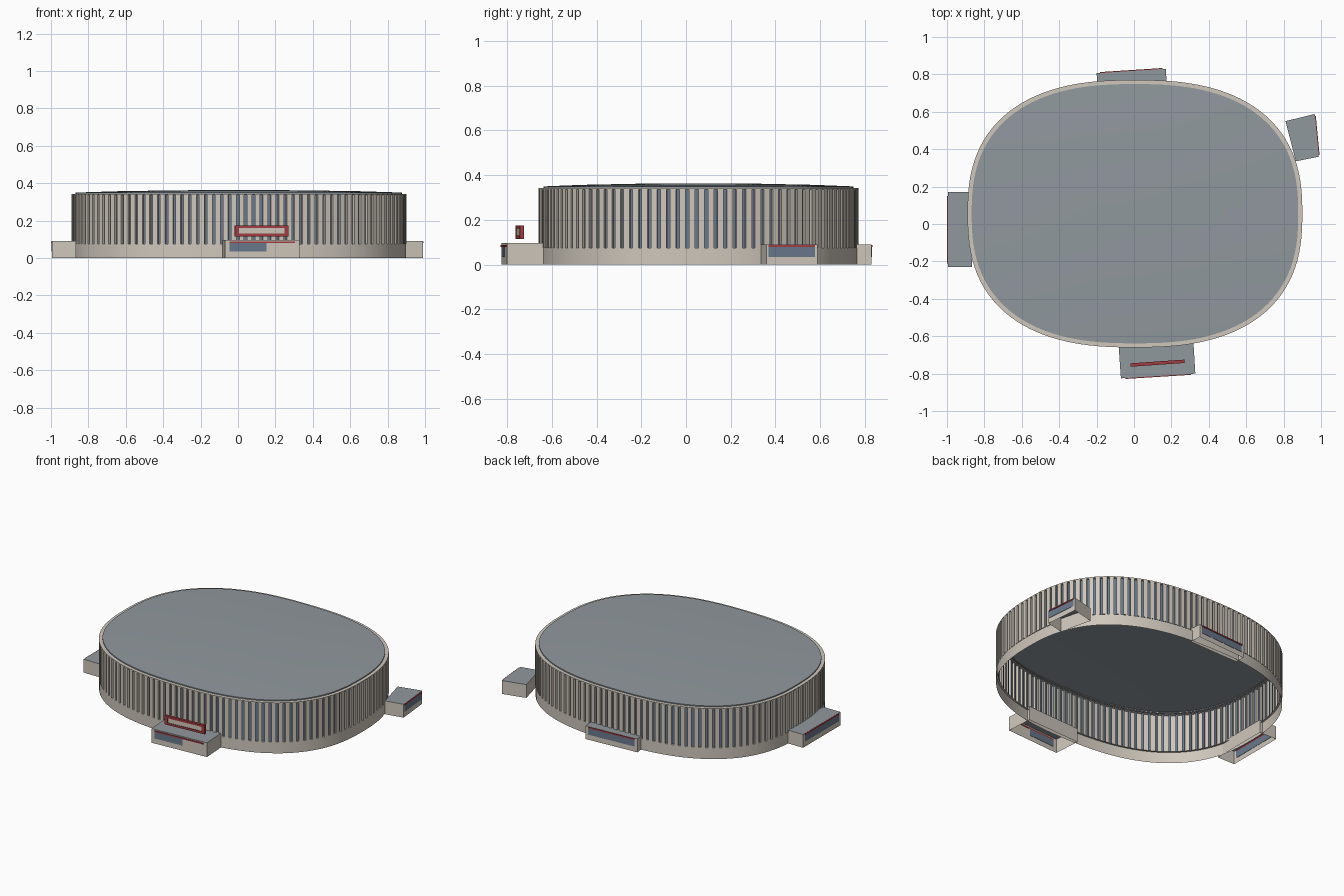
import bpy, math
from mathutils import Vector

if "Cube" in bpy.data.objects:
    bpy.data.objects.remove(bpy.data.objects["Cube"])

CX, CY, A, B, POWER = 0.005, 0.055, 0.893, 0.713, 2.5


def material(name, r, g, b):
    m = bpy.data.materials.new(name)
    m.diffuse_color = (r, g, b, 1)
    m.use_nodes = True
    m.node_tree.nodes["Principled BSDF"].inputs["Base Color"].default_value = m.diffuse_color
    return m


BEIGE = material("beige concrete", 0.62, 0.57, 0.50)
ROOF = material("grey roof", 0.28, 0.315, 0.34)
GLASS = material("slate glass", 0.14, 0.19, 0.26)
RED = material("red trim", 0.36, 0.045, 0.05)


def make(name, verts, faces, mats, indices=None, smooth=False):
    me = bpy.data.meshes.new(name)
    me.from_pydata(verts, [], faces)
    for m in mats:
        me.materials.append(m)
    if indices:
        me.polygons.foreach_set("material_index", indices)
    ob = bpy.data.objects.new(name, me)
    bpy.context.collection.objects.link(ob)
    if smooth:
        bpy.ops.object.select_all(action='DESELECT')
        ob.select_set(True)
        bpy.context.view_layer.objects.active = ob
        bpy.ops.object.shade_smooth_by_angle(angle=math.radians(30))
    return ob


def oval(t, inset=0.0, scale=1.0):
    """Point on the rounded plan outline, moved inward by inset."""
    c, s = math.cos(t), math.sin(t)
    x = (A - inset) * scale * math.copysign(abs(c) ** (2 / POWER), c)
    y = (B - inset) * scale * math.copysign(abs(s) ** (2 / POWER), s)
    return CX + x, CY + y


# Even spacing of parameters along the outline
FINE = 8000
fine_pts = [Vector(oval(2 * math.pi * i / FINE)) for i in range(FINE + 1)]
lengths = [0.0]
for p, q in zip(fine_pts, fine_pts[1:]):
    lengths.append(lengths[-1] + (q - p).length)


def param(fraction):
    target, lo, hi = fraction * lengths[-1], 0, FINE
    while lo < hi:
        mid = (lo + hi) // 2
        if lengths[mid] < target:
            lo = mid + 1
        else:
            hi = mid
    return 2 * math.pi * lo / FINE


SEG = 128
params = [param(i / SEG) for i in range(SEG)]


def loft(name, rings, mats, smooth=True, cap=False):
    """Skin closed outline rings given as (inset, scale, z)."""
    verts = [(*oval(t, i, s), z) for i, s, z in rings for t in params]
    faces = [(k * SEG + j, k * SEG + (j + 1) % SEG,
              (k + 1) * SEG + (j + 1) % SEG, (k + 1) * SEG + j)
             for k in range(len(rings) - 1) for j in range(SEG)]
    if cap:
        verts.append((CX, CY, 0.364))
        base = (len(rings) - 1) * SEG
        faces += [(base + j, base + (j + 1) % SEG, len(verts) - 1) for j in range(SEG)]
    return make(name, verts, faces, mats, smooth=smooth)


# Plinth, upper rim and shallow domed roof
loft("plinth_wall", [(0.0, 1, 0), (0.0, 1, 0.075), (0.012, 1, 0.075)], [BEIGE])
loft("upper_rim", [(0.014, 1, 0.336), (-0.002, 1, 0.336), (-0.002, 1, 0.343),
                   (0.024, 1, 0.343)], [BEIGE])
loft("domed_roof", [(0.020, 1, 0.338), (0.020, 1, 0.350), (0.020, 0.75, 0.357),
                    (0.020, 0.4, 0.362)], [ROOF], cap=True)

# Ribbed facade: projecting beige ribs alternating with recessed glass slots
RIBS, RIB_SHARE, DEPTH = 124, 0.64, 0.011
plan, kinds = [], []
for i in range(RIBS):
    t0, t1 = param(i / RIBS), param((i + RIB_SHARE) / RIBS)
    plan += [oval(t0, DEPTH), oval(t0, -0.002), oval(t1, -0.002), oval(t1, DEPTH)]
    kinds += [0, 0, 0, 1]
n = len(plan)
make("ribbed_facade", [(*p, z) for z in (0.075, 0.338) for p in plan],
     [(j, (j + 1) % n, n + (j + 1) % n, n + j) for j in range(n)],
     [BEIGE, GLASS], kinds)


def box(name, p, q, z0, z1, back, front, mat):
    """Box along the plan line p to q; its outside lies to the right of p-q."""
    p, q = Vector(p), Vector(q)
    d = (q - p).normalized()
    out = Vector((d.y, -d.x))
    base = [p - out * back, p + out * front, q + out * front, q - out * back]
    verts = [(*c, z) for z in (z0, z1) for c in base]
    faces = [(3, 2, 1, 0), (4, 5, 6, 7), (0, 1, 5, 4), (1, 2, 6, 5), (2, 3, 7, 6), (3, 0, 4, 7)]
    # order p -> p+out -> q+out -> q is counter-clockwise from above
    return make(name, verts, faces, [mat])


def entrance(name, corners, height, glass, trim):
    """Open-bottomed block; corners run counter-clockwise, first edge is the outer front."""
    verts = [(*c, z) for z in (0, height) for c in corners]
    faces = [(j, (j + 1) % 4, 4 + (j + 1) % 4, 4 + j) for j in range(4)] + [(4, 5, 6, 7)]
    make(name + "_block", verts, faces, [BEIGE, ROOF], [0, 0, 0, 0, 1])
    p, q = Vector(corners[0]), Vector(corners[1])
    for part, (a, b), z0, z1, front, mat in (("window", glass, 0.035, 0.08, 0.002, GLASS),
                                             ("canopy", trim, 0.08, 0.089, 0.005, RED)):
        box(f"{name}_{part}", p.lerp(q, a), p.lerp(q, b), z0, z1, 0.002, front, mat)


# Four entrance blocks
entrance("front_entrance", [(-0.07, -0.825), (0.328, -0.80), (0.317, -0.62), (-0.083, -0.64)],
         0.096, (0.06, 0.56), (0.06, 0.94))
entrance("right_entrance", [(0.988, 0.36), (0.966, 0.588), (0.81, 0.55), (0.865, 0.335)],
         0.09, (0.04, 0.95), (0.04, 0.95))
entrance("back_entrance", [(0.17, 0.83), (-0.20, 0.806), (-0.195, 0.74), (0.175, 0.75)],
         0.09, (0.05, 0.95), (0.05, 0.95))
entrance("left_entrance", [(-0.995, 0.17), (-0.995, -0.23), (-0.865, -0.23), (-0.865, 0.17)],
         0.09, (0.05, 0.95), (0.05, 0.95))

# Sign board above the front entrance: red bars around a pale panel
s0, s1 = Vector((-0.018, -0.753)), Vector((0.27, -0.733))
for part, a, b, z0, z1 in (("bottom", 0, 1, 0.116, 0.130), ("top", 0, 1, 0.161, 0.175),
                           ("left", 0, 0.08, 0.130, 0.161), ("right", 0.92, 1, 0.130, 0.161)):
    box("sign_frame_" + part, s0.lerp(s1, a), s0.lerp(s1, b), z0, z1, 0.008, 0.010, RED)
box("sign_panel", s0.lerp(s1, 0.08), s0.lerp(s1, 0.92), 0.130, 0.161, 0.006, 0.006, BEIGE)
